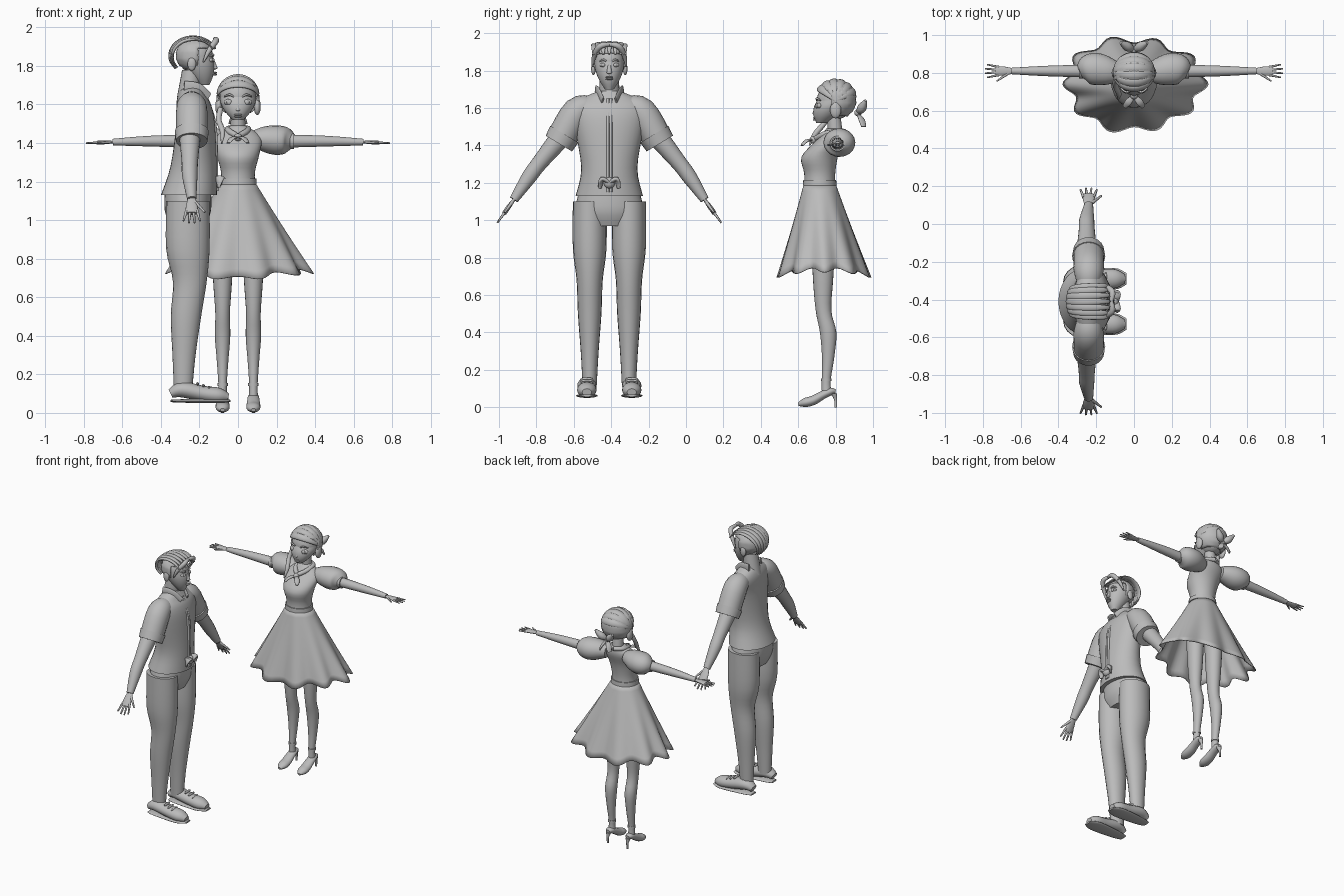
import bpy, bmesh, math
from mathutils import Matrix, Vector

if "Cube" in bpy.data.objects:
    bpy.data.objects.remove(bpy.data.objects["Cube"], do_unlink=True)

grey = bpy.data.materials.new("plain_grey")
grey.use_nodes = True
grey.diffuse_color = (.5, .5, .5, 1)
grey.node_tree.nodes["Principled BSDF"].inputs["Base Color"].default_value = grey.diffuse_color

MAN = Matrix.Translation((-.25, -.41, 0)) @ Matrix.Rotation(math.pi / 2, 4, 'Z')
WOMAN = Matrix.Translation((0, .8, 0))
X, Y, Z = Matrix.Identity(3)
SIDES = {"left_": 1, "right_": -1}
place, prefix, made = MAN, "man_", []


def finish(name, bm, thickness=0):
    bmesh.ops.recalc_face_normals(bm, faces=bm.faces)
    mesh = bpy.data.meshes.new(prefix + name)
    bm.to_mesh(mesh)
    bm.free()
    mesh.materials.append(grey)
    obj = bpy.data.objects.new(prefix + name, mesh)
    bpy.context.collection.objects.link(obj)
    obj.matrix_world = place
    if thickness:
        obj.modifiers.new("thickness", 'SOLIDIFY').thickness = thickness
    made.append(obj)


def bridge(bm, rings):
    for low, high in zip(rings, rings[1:]):
        for k in range(len(low)):
            bm.faces.new((low[k], low[k - 1], high[k - 1], high[k]))


def smooth_rows(rows, steps=4):
    # Hermite interpolation between neighbouring rows
    rows = [Vector(r) for r in rows]
    last = len(rows) - 1
    slopes = [(rows[min(i + 1, last)] - rows[max(i - 1, 0)]) / 2 for i in range(last + 1)]
    out = []
    for i in range(last):
        for t in (s / steps for s in range(steps)):
            ease = t * t * (3 - 2 * t)
            out.append(rows[i].lerp(rows[i + 1], ease)
                       + slopes[i] * t * (1 - t) ** 2 - slopes[i + 1] * t * t * (1 - t))
    return out + [rows[last]]


def loft(name, rows, squash=1, up=Z, level=False, count=20):
    # rows are (x, y, z, width) or (x, y, z, width, depth)
    rows = smooth_rows([(*r, r[3] * squash)[:5] for r in rows])
    bm, rings = bmesh.new(), []
    for i, row in enumerate(rows):
        side, over = X, Y
        if not level:
            tangent = rows[min(i + 1, len(rows) - 1)].xyz - rows[max(i - 1, 0)].xyz
            side = tangent.cross(up).normalized()
            over = side.cross(tangent).normalized()
        angles = [math.tau * k / count for k in range(count)]
        rings.append([bm.verts.new(row.xyz + side * row[3] * math.cos(q) + over * row[4] * math.sin(q))
                      for q in angles])
    bridge(bm, rings)
    bm.faces.new(rings[0])
    bm.faces.new(rings[-1])
    finish(name, bm)


def pair(name, rows, **options):
    for side, sign in SIDES.items():
        loft(side + name, [(r[0] * sign, *r[1:]) for r in rows], **options)


def body(name, rows):
    # horizontal sections on the centre line: (y, z, width, depth)
    loft(name, [(0, *r) for r in rows], level=True, count=32)


def at_x(x, rows):
    return [(x, *r) for r in rows]


def blob(name, at, size, hairline=False):
    # ellipsoid; with a hairline it becomes a ridged shell open at the face and nape
    at, size = Vector(at), Vector(size)
    bm = bmesh.new()
    bmesh.ops.create_uvsphere(bm, u_segments=32, v_segments=20, radius=1)
    if hairline:
        gone = []
        for f in bm.faces:
            c = f.calc_center_median()
            if c.z < -.8 or (c.y < -.1 and c.z < .45):
                gone.append(f)
        bmesh.ops.delete(bm, geom=gone, context='FACES')
        for v in bm.verts:
            v.co *= 1 + .05 * abs(math.sin(8 * math.atan2(v.co.z, v.co.y)))
    for v in bm.verts:
        v.co = at + size * v.co
    finish(name, bm, .01 if hairline else 0)


def blobs(name, at, size):
    for side, sign in SIDES.items():
        blob(side + name, (at[0] * sign, *at[1:]), size)


def hands(wrist, tip, w):
    # palm, four fanned fingers and a forward thumb
    wrist = Vector(wrist)
    reach = Vector(tip) - wrist

    def row(along, across, width):
        return (*(wrist + reach * along - Y * across * w), width * w)
    pair("palm", [row(-.1, 0, .5), row(.3, 0, .9), row(.6, 0, .9)], squash=.4)
    for k in range(4):
        fan = (1.5 - k) / 2
        length = 1 - .04 * (k - 1.5) ** 2
        pair(f"finger_{k + 1}", [row(.45, fan, .26), row(length, fan * 1.7, .14)], count=8)
    pair("thumb", [row(.1, .4, .3), row(.55, 2, .15)], count=8)


def head(centre, size, chin, eye):
    # skull, tapering jaw and features set out from the eye size
    centre, chin = Vector(centre), Vector(chin)
    blob("skull", centre, size)
    jaw = [(*centre.lerp(chin, t / 4), size[0] * (1 - .72 * (t / 4) ** 2)) for t in range(5)]
    loft("jaw", jaw, squash=size[1] / size[0], level=True, count=32)
    y, z, w = centre.y - size[1], centre.z - eye, eye * 1.6
    blobs("eye", (w, y + .014, z), (eye, .016, eye * .6))
    blobs("iris", (w, y, z), (eye / 2, .008, eye / 2))
    pair("brow", [(w / 2, y, z + eye, .004), (w, y, z + eye * 1.4, .006), (w * 1.6, y + .02, z + eye, .003)])
    nose = Vector((0, y - .01, z - .04))
    loft("nose", [(0, y, z, .008), (*nose, .014)], level=True)
    blob("nose_tip", nose, (.014, .014, .008))
    for name, drop in (("upper_lip", .025), ("lower_lip", .035)):
        blob(name, nose - Z * drop, (.02, .012, .005))


# Man: shirt, trousers and arms
body("shirt", [(.005, 1.13, .18, .145), (-.02, 1.28, .15, .12), (-.03, 1.5, .185, .1),
               (-.02, 1.6, .195, .09), (-.01, 1.65, .15, .07), (-.01, 1.69, .06, .05)])
body("hips", [(.01, 1.16, .16, .12), (.01, 1.05, .18, .12), (.01, .97, .13, .09)])
pair("trouser_leg", at_x(.105, [(.01, 1.1, .09), (.01, .85, .09), (0, .68, .07), (.02, .5, .063),
                                (.03, .3, .048), (.035, .12, .038)]), squash=1.25, level=True)
pair("sleeve", [(.09, -.01, 1.6, .06), (.17, -.01, 1.58, .08), (.26, -.01, 1.43, .08)])
pair("sleeve_cuff", [(.24, -.01, 1.46, .088), (.27, -.01, 1.41, .082)])
pair("arm", [(.23, 0, 1.48, .06), (.37, 0, 1.31, .043), (.43, 0, 1.23, .04), (.51, -.01, 1.11, .024)])
hands((.51, -.01, 1.11), (.6, -.01, .985), .034)

# Man: shirt opening, collar and knotted hem
pair("placket", at_x(.008, [(-.14, 1.15, .008), (-.138, 1.28, .008), (-.13, 1.5, .008), (-.08, 1.65, .008)]), up=Y)
pair("collar", [(.07, .03, 1.69, .008), (.06, -.04, 1.68, .008), (.035, -.1, 1.64, .005)], squash=4)
blob("hem_knot", (0, -.145, 1.2), (.03, .025, .03))
pair("knot_tail", [(0, -.15, 1.2, .02), (.04, -.155, 1.22, .025), (.05, -.15, 1.17, .01)], squash=.5)

# Man: laced shoes
pair("shoe_upper", at_x(.12, [(.1, .1, .03), (.04, .12, .05), (-.07, .1, .05), (-.15, .09, .05), (-.2, .08, .025)]),
     squash=.8)
pair("shoe_sole", at_x(.12, [(.1, .062, .03), (.04, .062, .045), (-.14, .062, .058), (-.21, .062, .03)]),
     squash=.2)
for k in range(3):
    blobs(f"shoelace_{k + 1}", (.12, -.04 - k * .03, .15 - k * .01), (.035, .008, .01))

# Man: head and hair swept from the forehead to the nape
loft("neck", [(0, .01, 1.63, .058), (0, -.01, 1.78, .05)], level=True)
head((0, -.03, 1.85), (.08, .09, .09), (0, -.075, 1.7), .02)
blobs("ear", (.085, -.01, 1.81), (.012, .022, .034))
blob("hair_cap", (0, -.025, 1.855), (.09, .095, .085), hairline=True)
for k in range(7):
    turn = (k - 3) * .33
    lock = []
    for t in range(9):
        q = .4 + t * .43
        height = .1 * math.cos(turn / 2) * math.sin(q)
        gather = 1 - .5 * (t / 8) ** 2
        lock.append((.1 * gather * math.sin(turn), -.02 - .125 * math.cos(q) * math.cos(turn / 2),
                     1.85 + height, .003 + .006 * math.sin(math.pi * t / 8)))
    loft(f"hair_lock_{k + 1}", lock, squash=2.2, up=X)
pair("fringe", [(0, -.13, 1.94, .01), (.05, -.135, 1.93, .016), (.08, -.1, 1.88, .013), (.09, -.07, 1.82, .004)])

# Woman: dress bodice and puffed sleeves
place, prefix = WOMAN, "woman_"
body("bodice", [(-.085, 1.17, .09, .085), (-.085, 1.25, .088, .083), (-.085, 1.34, .11, .097),
                (-.03, 1.43, .12, .07), (-.01, 1.49, .04, .04)])
body("belt", [(-.085, 1.185, .097, .09), (-.085, 1.215, .095, .088)])
pair("puff_sleeve", [(.08, 0, 1.42, .05), (.14, .01, 1.42, .075), (.2, .02, 1.415, .085),
                     (.25, .02, 1.415, .075), (.285, .01, 1.41, .04)], squash=.9)
pair("sleeve_band", [(.27, .01, 1.41, .041), (.29, .01, 1.41, .041)])
pair("arm", [(.2, .01, 1.41, .035), (.45, .01, 1.41, .028), (.65, .01, 1.405, .017)])
hands((.65, .01, 1.405), (.79, .01, 1.4), .027)

# Woman: flared skirt with folds deepening to the hem
bm, rings = bmesh.new(), []
for i in range(13):
    t = i / 12
    ring = []
    for q in (math.tau * k / 96 for k in range(96)):
        fold = 1 + t * (.075 * math.cos(10 * q) + .025 * math.sin(3 * q + 1) - .03)
        drop = t * (.5 - .04 * abs(math.cos(q)) + .012 * math.cos(10 * q))
        ring.append(bm.verts.new(((.09 + .28 * t) * fold * math.cos(q),
                                  .025 * t - .085 + (.085 + .165 * t) * fold * math.sin(q), 1.195 - drop)))
    rings.append(ring)
bridge(bm, rings)
finish("skirt", bm, .006)

# Woman: legs and heeled shoes
body("pelvis", [(-.08, 1.18, .085, .08), (-.07, 1.05, .13, .095), (-.06, .95, .1, .07)])
pair("leg", at_x(.08, [(-.065, 1.03, .065), (-.067, .7, .05), (-.065, .52, .038), (-.04, .4, .04),
                       (-.04, .27, .03), (-.05, .15, .022), (-.05, .09, .023)]), squash=1.1, level=True)
pair("shoe", at_x(.08, [(0, .085, .015), (-.025, .085, .028), (-.07, .065, .032), (-.12, .037, .036),
                        (-.165, .025, .034), (-.2, .015, .012)]), squash=.7)
pair("shoe_heel", at_x(.08, [(-.01, .075, .018), (0, .04, .008), (0, 0, .007)]), level=True)
pair("ankle_strap", at_x(.08, [(-.05, .14, .027), (-.05, .155, .027)]), level=True)

# Woman: head, and hair rolls running over the crown from ear to ear
loft("neck", [(0, 0, 1.45, .04), (0, -.01, 1.56, .036)], level=True)
head((0, 0, 1.64), (.095, .1, .1), (0, -.075, 1.52), .028)
blob("hair_cap", (0, 0, 1.645), (.11, .108, .105), hairline=True)
for k in range(6):
    tilt = .9 - k * .4
    roll = []
    for t in range(9):
        q = math.pi * t / 8
        roll.append((.107 * math.cos(q), -.107 * math.sin(q) * math.sin(tilt),
                     1.64 + .107 * math.sin(q) * math.cos(tilt), .004 + .007 * math.sin(q)))
    loft(f"hair_roll_{k + 1}", roll, squash=2, up=Y * math.cos(tilt) + Z * math.sin(tilt))
blobs("side_curl", (.1, 0, 1.59), (.018, .03, .045))

# Woman: hair bow, neck scarf and front lock
blob("bow_knot", (0, .12, 1.575), (.02, .02, .02))
pair("bow_loop", [(0, .12, 1.575, .01), (.035, .14, 1.6, .025), (.07, .16, 1.64, .008)])
pair("bow_tail", [(0, .12, 1.57, .01), (.025, .14, 1.535, .02), (.04, .15, 1.5, .015)], squash=.4)
pair("scarf", [(0, .045, 1.475, .014), (.05, .01, 1.475, .015), (.045, -.06, 1.46, .016), (0, -.11, 1.435, .014)])
blob("scarf_knot", (0, -.12, 1.43), (.02, .02, .02))
pair("scarf_end", [(0, -.12, 1.43, .01), (.03, -.155, 1.425, .018), (.05, -.18, 1.4, .012)], squash=.4)
loft("front_lock", [(-.09, -.03, 1.58, .014), (-.1, -.06, 1.52, .014), (-.08, -.11, 1.46, .014), (-.085, -.14, 1.4, .004)],
     up=Y)

# Smooth shading with sharp edges kept
bpy.ops.object.select_all(action='DESELECT')
for obj in made:
    obj.select_set(True)
bpy.context.view_layer.objects.active = made[0]
bpy.ops.object.shade_smooth_by_angle(angle=math.radians(50))
